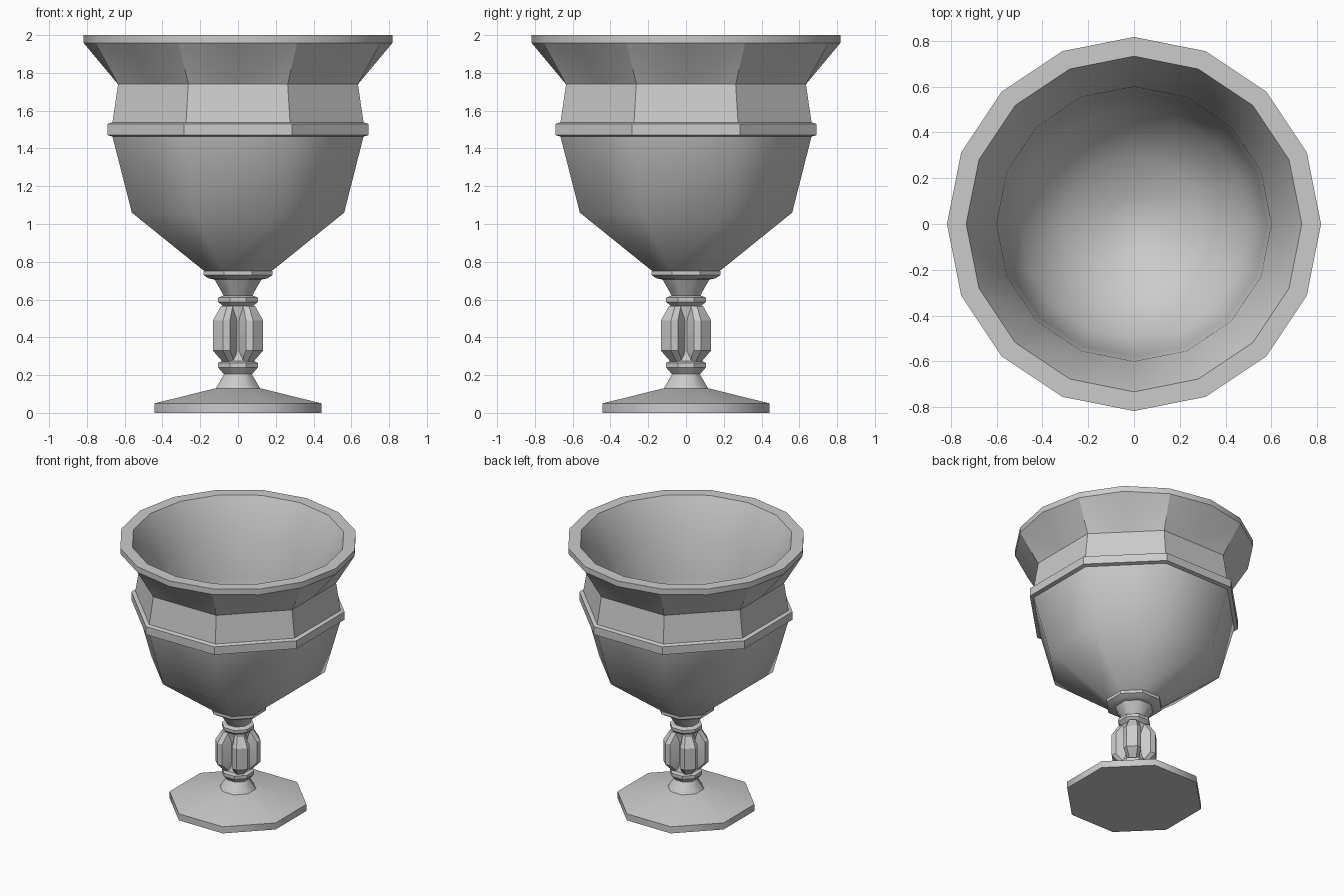
import bpy, bmesh
from math import sin, cos, pi, radians

if "Cube" in bpy.data.objects:
    bpy.data.objects.remove(bpy.data.objects["Cube"])

grey = bpy.data.materials.new("plain grey")
grey.use_nodes = True
GREY = (0.6, 0.6, 0.6, 1)
grey.diffuse_color = GREY
grey.node_tree.nodes["Principled BSDF"].inputs["Base Color"].default_value = GREY


def finish(name, bm, angle):
    mesh = bpy.data.meshes.new(name)
    bm.to_mesh(mesh)
    bm.free()
    mesh.materials.append(grey)
    ob = bpy.data.objects.new(name, mesh)
    bpy.context.collection.objects.link(ob)
    bpy.ops.object.select_all(action='DESELECT')
    ob.select_set(True)
    bpy.context.view_layer.objects.active = ob
    bpy.ops.object.shade_smooth_by_angle(angle=radians(angle))
    return ob


def octagon(bm, apothem, z):
    r = apothem / cos(pi / 8)
    return [bm.verts.new((r * cos(a), r * sin(a), z))
            for a in ((k + 0.5) * pi / 4 for k in range(8))]


def circle(bm, r, z):
    return [bm.verts.new((r * cos(k * pi / 8), r * sin(k * pi / 8), z)) for k in range(16)]


def bridge(bm, low, high):
    n = len(low)
    for i in range(n):
        j = (i + 1) % n
        bm.faces.new((low[i], low[j], high[j], high[i]))


def turned(name, profile, angle, bottom=False, top=False):
    """Eight-sided turned part from (apothem, height) pairs, bottom to top."""
    bm = bmesh.new()
    rings = [octagon(bm, r, z) for r, z in profile]
    for low, high in zip(rings, rings[1:]):
        bridge(bm, low, high)
    if bottom:
        bm.faces.new(rings[0][::-1])
    if top:
        bm.faces.new(rings[-1])
    return finish(name, bm, angle)


# Foot and stem
turned("foot", [(0.443, 0), (0.443, 0.05), (0.12, 0.13)], 50, bottom=True, top=True)
turned("lower_stem", [(0.12, 0.125), (0.07, 0.21)], 50)
turned("lower_stem_ring", [(0.075, 0.205), (0.105, 0.24), (0.105, 0.265), (0.085, 0.275)],
       30, bottom=True, top=True)
turned("knop_core", [(0.085, 0.27), (0.07, 0.31), (0.07, 0.51), (0.08, 0.57)], 30)
turned("upper_stem_ring", [(0.08, 0.565), (0.105, 0.588), (0.105, 0.61), (0.075, 0.622)],
       30, bottom=True, top=True)
turned("upper_stem", [(0.072, 0.615), (0.125, 0.708)], 50)
turned("stem_cap", [(0.12, 0.705), (0.155, 0.712), (0.182, 0.73), (0.182, 0.752)],
       30, bottom=True, top=True)

# Four chamfered lobes around the knop, set on the diagonals
for q, label in enumerate(("back_left", "back_right", "front_right", "front_left")):
    a = pi / 4 + q * pi / 2
    bm = bmesh.new()
    rows = []
    for out, wide, z in ((0.09, 0.6, 0.268), (0.15, 1, 0.33), (0.15, 1, 0.49), (0.105, 0.6, 0.565)):
        section = [(0.05, -0.045), (out - 0.03, -0.06), (out, -0.038),
                   (out, 0.038), (out - 0.03, 0.06), (0.05, 0.045)]
        rows.append([bm.verts.new((r * cos(a) - t * wide * sin(a), r * sin(a) + t * wide * cos(a), z))
                     for r, t in section])
    for low, high in zip(rows, rows[1:]):
        bridge(bm, low, high)
    bm.faces.new(rows[0][::-1])
    bm.faces.new(rows[-1])
    finish("knop_lobe_" + label, bm, 20)

# Bowl and its collar
turned("bowl", [(0.18, 0.752), (0.562, 1.06), (0.665, 1.465)], 60)
turned("collar", [(0.655, 1.46), (0.69, 1.47), (0.69, 1.53), (0.66, 1.54)], 30)
turned("neck", [(0.665, 1.535), (0.635, 1.74)], 30)

# Flare from the eight-sided neck to the sixteen-sided rim
bm = bmesh.new()
low = circle(bm, 0.635, 1.74)
for v in low[1::2]:
    v.co.x /= cos(pi / 8)
    v.co.y /= cos(pi / 8)
high = circle(bm, 0.817, 1.958)
for k in range(16):
    j = (k + 1) % 16
    if k % 2 == 0:
        bm.faces.new((low[k], low[j], high[j]))
        bm.faces.new((low[k], high[j], high[k]))
    else:
        bm.faces.new((low[k], low[j], high[k]))
        bm.faces.new((low[j], high[j], high[k]))
finish("flare", bm, 20)

# Rim band with a flat lip
bm = bmesh.new()
rings = [circle(bm, r, z) for r, z in ((0.817, 1.958), (0.817, 2), (0.733, 2))]
for low, high in zip(rings, rings[1:]):
    bridge(bm, low, high)
finish("rim", bm, 30)

# Hollow inside of the bowl
bm = bmesh.new()
rings = [circle(bm, r, z) for r, z in
         ((0.733, 2), (0.6, 1.72), (0.58, 1.45), (0.5, 1.1), (0.3, 0.93), (0.12, 0.85))]
for low, high in zip(rings, rings[1:]):
    bridge(bm, low, high)
centre = bm.verts.new((0, 0, 0.83))
for k in range(16):
    bm.faces.new((rings[-1][k], rings[-1][(k + 1) % 16], centre))
finish("bowl_inside", bm, 80)
